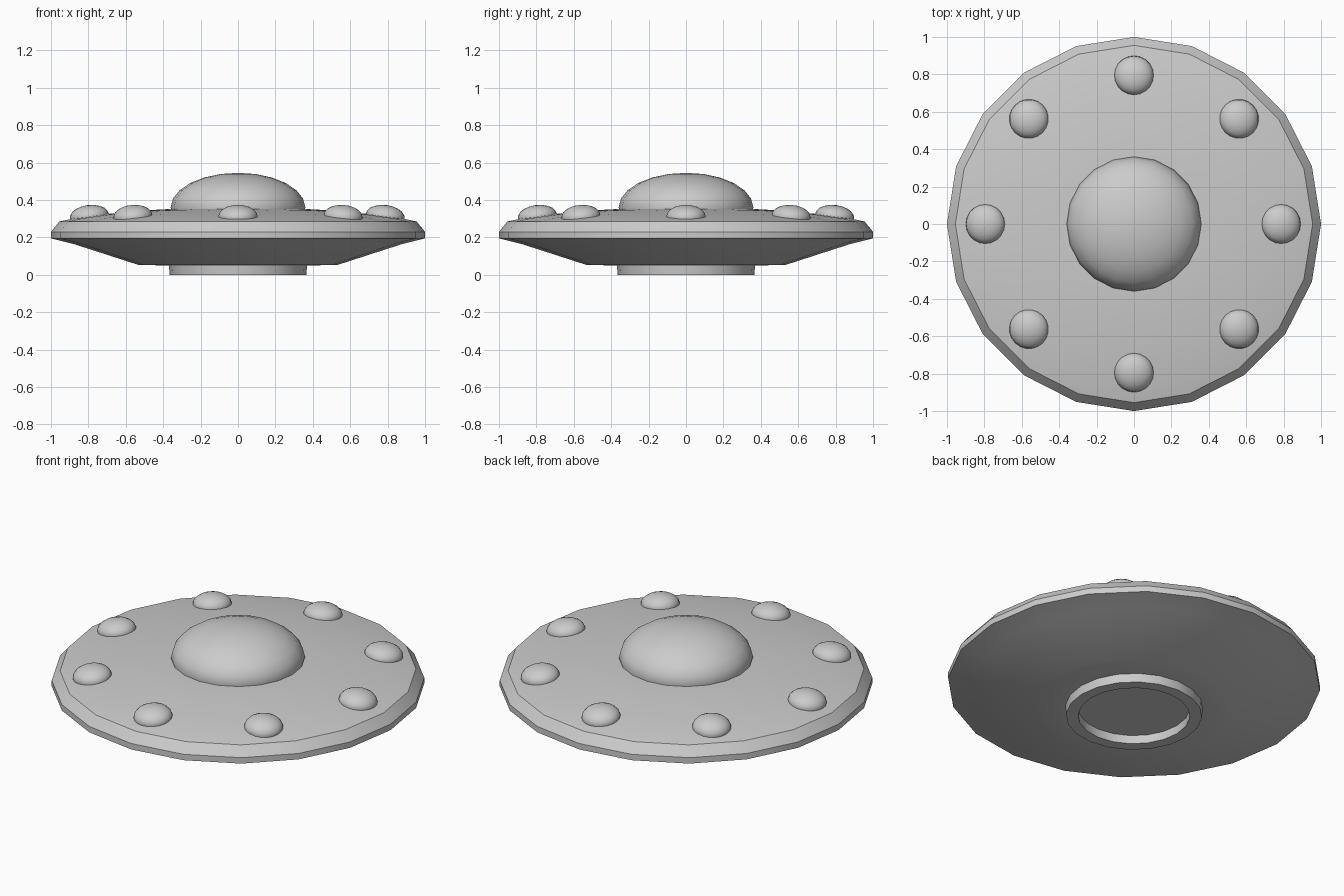
import bpy, bmesh, math

if "Cube" in bpy.data.objects:
    bpy.data.objects.remove(bpy.data.objects["Cube"])

SIDES = 20


def lathe(name, profile, sides=SIDES, closed=False, angle=30):
    """Spin an (r, z) profile round the z axis; r = 0 gives a pole."""
    bm = bmesh.new()
    rings = []
    for r, z in profile:
        if r == 0:
            rings.append([bm.verts.new((0, 0, z))] * sides)
        else:
            rings.append([bm.verts.new((r * math.cos(math.tau * i / sides),
                                        r * math.sin(math.tau * i / sides), z))
                          for i in range(sides)])
    pairs = list(zip(rings, rings[1:]))
    if closed:
        pairs.append((rings[-1], rings[0]))
    for a, b in pairs:
        for i in range(sides):
            j = (i + 1) % sides
            bm.faces.new(dict.fromkeys((a[i], a[j], b[j], b[i])))
    bmesh.ops.recalc_face_normals(bm, faces=bm.faces)
    mesh = bpy.data.meshes.new(name)
    bm.to_mesh(mesh)
    bm.free()
    ob = bpy.data.objects.new(name, mesh)
    bpy.context.collection.objects.link(ob)
    bpy.ops.object.select_all(action='DESELECT')
    ob.select_set(True)
    bpy.context.view_layer.objects.active = ob
    bpy.ops.object.shade_smooth_by_angle(angle=math.radians(angle))
    return ob


def dome_profile(radius, base, height, steps):
    pts = [(radius * math.cos(math.pi / 2 * i / steps),
            base + height * math.sin(math.pi / 2 * i / steps)) for i in range(steps)]
    return pts + [(0, base + height)]


# Saucer hull with a narrow vertical rim
lathe("saucer_hull", [(0, 0.05), (0.36, 0.05), (0.53, 0.052), (0.88, 0.165), (1, 0.195),
                      (1, 0.23), (0.955, 0.285), (0.88, 0.301), (0.7, 0.325),
                      (0.5, 0.344), (0.36, 0.352), (0, 0.352)])

# Cockpit dome
lathe("cockpit_dome", [(0.355, 0.34)] + dome_profile(0.36, 0.36, 0.185, 6), angle=40)

# Landing ring under the hull
lathe("landing_ring", [(0.37, 0.055), (0.365, 0), (0.30, 0), (0.30, 0.055)], closed=True)

# Eight lamps, tilted to follow the slope of the hull
for i in range(8):
    a = math.tau * i / 8
    lamp = lathe(f"lamp_{i + 1}", [(0, -0.02), (0.1, -0.02)] + dome_profile(0.105, 0, 0.06, 5), 20, angle=40)
    lamp.location = (0.795 * math.cos(a) - (0.008 if i == 0 else 0),
                     0.795 * math.sin(a), 0.313)
    lamp.rotation_euler = (0, math.radians(7), a)
